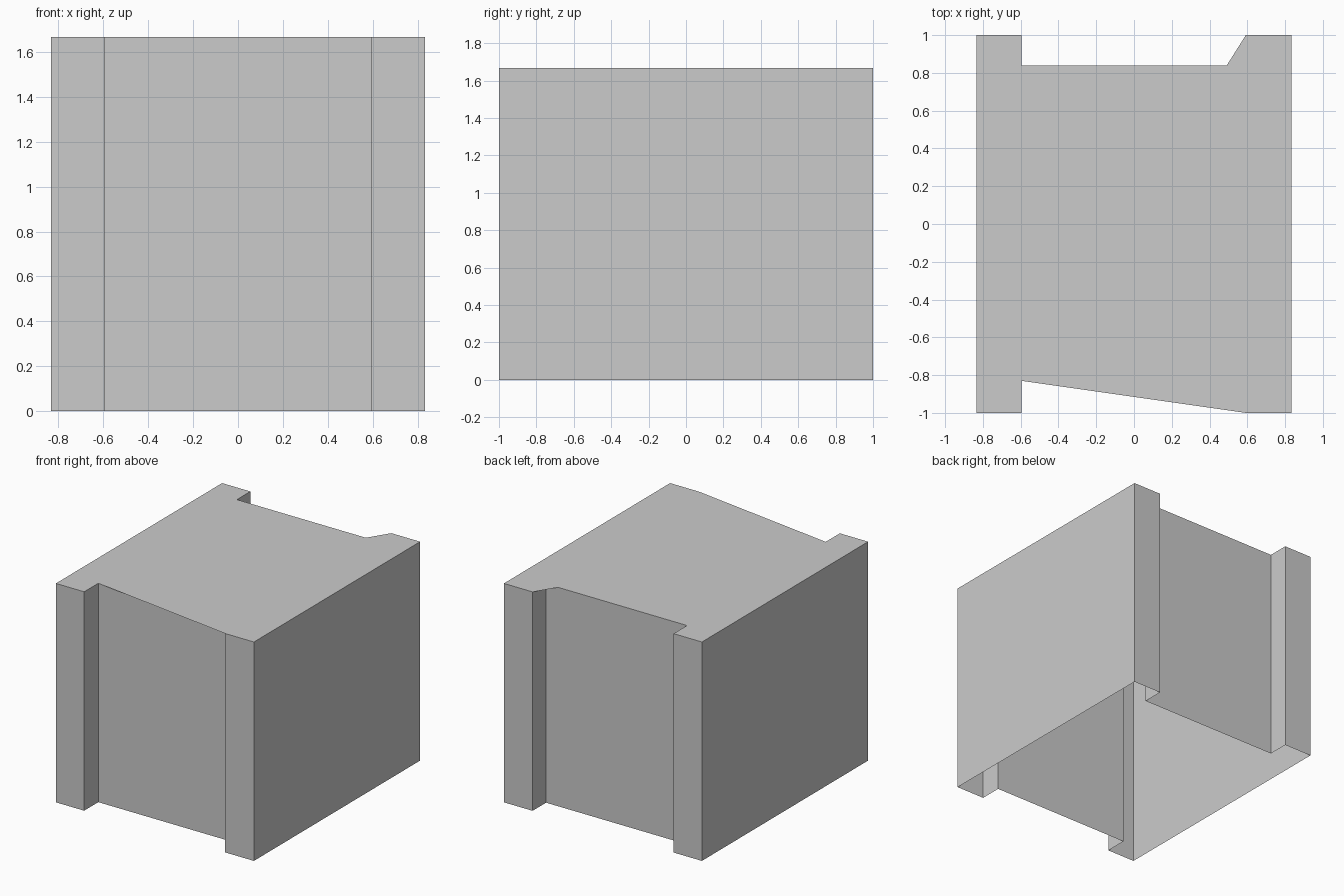
import bpy
import bmesh

if "Cube" in bpy.data.objects:
    bpy.data.objects.remove(bpy.data.objects["Cube"])

HEIGHT = 1.667
W = 0.834                 # half width
XL, XR = -0.596, 0.592    # recess sides
YF, YB = -0.83, 0.838     # recessed panels, front and back


def finish(name, bm):
    mesh = bpy.data.meshes.new(name)
    bm.to_mesh(mesh)
    bm.free()
    obj = bpy.data.objects.new(name, mesh)
    bpy.context.collection.objects.link(obj)
    return obj


# Side walls: thin vertical sheets, open underneath
outline = [(-W, -1), (XL, -1), (XL, YF), (XR, YF), (XR, -1), (W, -1),
           (W, 1), (XR, 1), (XR, YB), (XL, YB), (XL, 1), (-W, 1)]
bm = bmesh.new()
low = [bm.verts.new((x, y, 0)) for x, y in outline]
high = [bm.verts.new((x, y, HEIGHT)) for x, y in outline]
for i in range(len(outline)):
    j = (i + 1) % len(outline)
    bm.faces.new((low[i], low[j], high[j], high[i]))
finish("side_walls", bm)

# Roof sheet: overhangs the recesses with slanted edges
roof = [(-W, -1), (XL, -1), (XL, YF), (XR, -1), (W, -1),
        (W, 1), (XR, 1), (0.49, YB), (XL, YB), (XL, 1), (-W, 1)]
bm = bmesh.new()
bm.faces.new([bm.verts.new((x, y, HEIGHT)) for x, y in roof])
finish("roof_sheet", bm)
